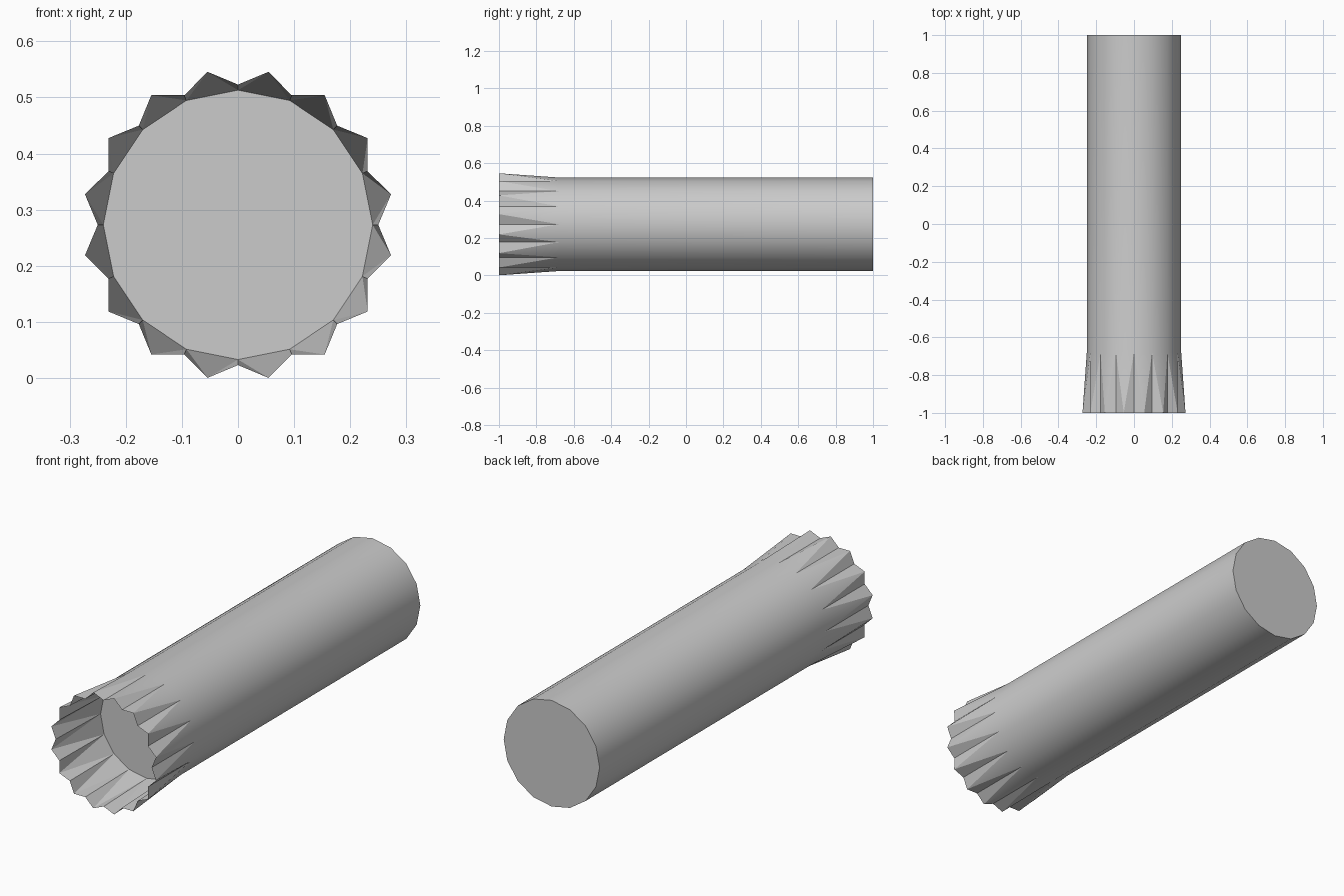
import bpy, bmesh, math

cube = bpy.data.objects.get("Cube")
if cube:
    bpy.data.objects.remove(cube, do_unlink=True)

SIDES = 16
CENTRE_Z = 0.273
BODY_R, FLOOR_R, TIP_R = 0.25, 0.24, 0.278
BACK_Y, COLLAR_Y, RIM_Y = 1.0, -0.68, -1.0

grey = bpy.data.materials.new("plain_grey")
grey.use_nodes = True
GREY = (0.6, 0.6, 0.6, 1)
grey.diffuse_color = GREY
grey.node_tree.nodes["Principled BSDF"].inputs["Base Color"].default_value = GREY

bm = bmesh.new()


def ring(radius, y, shift=0.0):
    """Ring of vertices around the y axis; shift is in steps."""
    step = math.tau / SIDES
    return [bm.verts.new((radius * math.sin((i + shift) * step), y,
                          CENTRE_Z + radius * math.cos((i + shift) * step)))
            for i in range(SIDES)]


back = ring(BODY_R, BACK_Y)
collar = ring(BODY_R, COLLAR_Y)
floor = ring(FLOOR_R, COLLAR_Y)
valleys = ring(BODY_R, RIM_Y)
tips = ring(TIP_R, RIM_Y, 0.5)

# Closed back end and the recessed floor of the mouth
bm.faces.new(back)
bm.faces.new(floor)

for i in range(SIDES):
    j = (i + 1) % SIDES
    # Barrel side
    bm.faces.new((back[i], back[j], collar[j], collar[i]))
    # Flared teeth, outer skin then inner skin
    for base in (collar, floor):
        bm.faces.new((base[i], base[j], tips[i]))
        bm.faces.new((base[i], tips[i], valleys[i]))
        bm.faces.new((base[j], valleys[j], tips[i]))

bmesh.ops.recalc_face_normals(bm, faces=bm.faces)
# The floor and inner skin face out of the mouth
floor_face = next(f for f in bm.faces if len(f.verts) == SIDES
                  and f.calc_center_median().y < 0)
if floor_face.normal.y > 0:
    bmesh.ops.reverse_faces(bm, faces=[floor_face])

mesh = bpy.data.meshes.new("flared_tube")
bm.to_mesh(mesh)
bm.free()
mesh.materials.append(grey)
tube = bpy.data.objects.new("flared_tube", mesh)
bpy.context.collection.objects.link(tube)

# Round barrel with crisp end and tooth edges
bpy.ops.object.select_all(action='DESELECT')
tube.select_set(True)
bpy.context.view_layer.objects.active = tube
bpy.ops.object.shade_smooth_by_angle(angle=math.radians(30))
